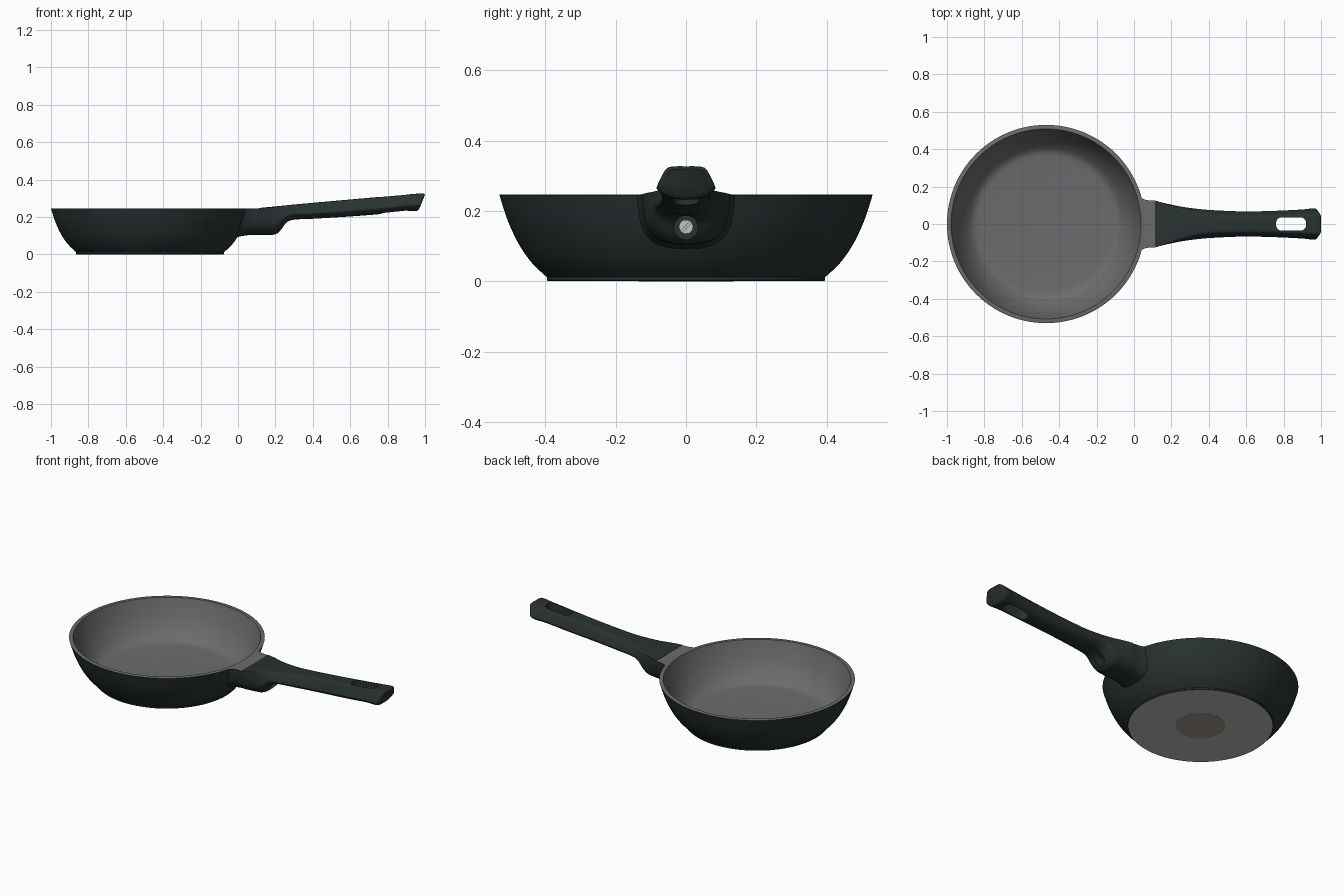
import bpy, bmesh, math
from mathutils import Vector

if "Cube" in bpy.data.objects:
    bpy.data.objects.remove(bpy.data.objects["Cube"])

CX = -0.47  # bowl centre


def mat(name, col):
    m = bpy.data.materials.new(name)
    m.diffuse_color = (*col, 1)
    m.use_nodes = True
    m.node_tree.nodes["Principled BSDF"].inputs["Base Color"].default_value = m.diffuse_color
    return m


DARK = mat("dark green coating", (0.022, 0.032, 0.031))
GREY = mat("grey lining", (0.15, 0.147, 0.152))
BASE = mat("bare metal base", (0.50, 0.50, 0.50))
BROWN = mat("base disc brown", (0.35, 0.31, 0.26))
STEEL = mat("screw steel", (0.55, 0.55, 0.55))


def spline(pts, n):
    """Catmull-Rom through points of any dimension."""
    out = []
    for i in range(len(pts) - 1):
        a, b, c, d = (pts[max(0, min(len(pts) - 1, i + k))] for k in (-1, 0, 1, 2))
        for s in range(n):
            t = s / n
            out.append(tuple(0.5 * (2 * q + (r - p) * t + (2 * p - 5 * q + 4 * r - w) * t * t
                                    + (3 * q - p - 3 * r + w) * t ** 3)
                             for p, q, r, w in zip(a, b, c, d)))
    return out + [tuple(pts[-1])]


def finish(name, bm, mats):
    bmesh.ops.remove_doubles(bm, verts=bm.verts, dist=1e-6)
    bmesh.ops.recalc_face_normals(bm, faces=bm.faces)
    me = bpy.data.meshes.new(name)
    bm.to_mesh(me)
    bm.free()
    ob = bpy.data.objects.new(name, me)
    bpy.context.collection.objects.link(ob)
    for m in mats:
        me.materials.append(m)
    return ob


def select(ob):
    bpy.ops.object.select_all(action='DESELECT')
    ob.select_set(True)
    bpy.context.view_layer.objects.active = ob


def smooth(ob, deg=35):
    select(ob)
    bpy.ops.object.shade_smooth_by_angle(angle=math.radians(deg))


def cut(ob, cutter):
    select(ob)
    md = ob.modifiers.new("cut", 'BOOLEAN')
    md.operation, md.solver, md.object = 'DIFFERENCE', 'EXACT', cutter
    bpy.ops.object.modifier_apply(modifier=md.name)
    bpy.data.objects.remove(cutter)


def loft(rings, caps=True):
    bm = bmesh.new()
    vs = [[bm.verts.new(p) for p in r] for r in rings]
    n = len(vs[0])
    for a, b in zip(vs, vs[1:]):
        for i in range(n):
            j = (i + 1) % n
            bm.faces.new((a[i], a[j], b[j], b[i]))
    if caps:
        bm.faces.new(vs[0])
        bm.faces.new(vs[-1])
    return bm


def prism(name, pts, axis, mats=()):
    """Extrude a 3D outline along a vector."""
    ax = Vector(axis)
    return finish(name, loft([pts, [Vector(p) + ax for p in pts]]), mats)


def circle(x, z, r, n=40):
    return [Vector((x, r * math.cos(2 * math.pi * i / n), z + r * math.sin(2 * math.pi * i / n)))
            for i in range(n)]


# Bowl: lathed wall, dark outside, grey lining and rim, bare metal underside
OUTER = spline([(0.395, 0.012), (0.437, 0.052), (0.473, 0.103), (0.505, 0.17), (0.53, 0.246)], 6)
INNER = spline([(0.508, 0.247), (0.49, 0.19), (0.462, 0.125), (0.425, 0.07), (0.385, 0.037), (0.33, 0.03)], 6)
prof = [(0.13, 0.001), (0.392, 0.001), (0.395, 0.004)] + OUTER + [(0.528, 0.247)] + INNER
SEG = 112
rings = [[(CX + r * math.cos(2 * math.pi * i / SEG), r * math.sin(2 * math.pi * i / SEG), z)
          for i in range(SEG)] for r, z in prof]
bm = loft(rings)
bm.faces.ensure_lookup_table()
last_dark = 2 + len(OUTER)
for k, f in enumerate(bm.faces):
    row = k // SEG
    f.material_index = 2 if row < 1 else 0 if row < last_dark else 1
bowl = finish("bowl", bm, [DARK, GREY, BASE])
smooth(bowl)

# Brown disc in the middle of the underside
disc = prism("base_disc", [(CX + 0.135 * math.cos(i * math.pi / 32), 0.135 * math.sin(i * math.pi / 32), 0)
                           for i in range(64)], (0, 0, 0.004), [BROWN])

# Half cross-sections (side, height): U-shaped neck and rounded grip
NECK = spline([(0, 1), (0.5, 1), (0.95, 1), (1, 0.95), (0.96, 0.6), (0.86, 0.32),
               (0.65, 0.11), (0.35, 0.02), (0, 0)], 4)
GRIP = spline([(0, 1), (0.35, 1), (0.62, 0.96), (0.77, 0.8), (0.98, 0.42), (0.97, 0.3),
               (0.72, 0.12), (0.4, 0.03), (0, 0)], 4)


def section(w, zt, zb, mix):
    half = [((a[0] * (1 - mix) + b[0] * mix) * w, a[1] * (1 - mix) + b[1] * mix)
            for a, b in zip(NECK, GRIP)]
    full = half + [(-y, v) for y, v in half[-2:0:-1]]
    return [(y, zb + v * (zt - zb), v) for y, v in full]


def wall_x(y, z):
    """x just inside the outer bowl surface."""
    for (r0, z0), (r1, z1) in zip(OUTER, OUTER[1:]):
        if z <= z1:
            break
    r = r0 + (r1 - r0) * (z - z0) / (z1 - z0) - 0.008
    return CX + math.sqrt(r * r - y * y)


# Bracket between bowl and handle, flared into the wall, open on the bowl side
rings = []
for k in range(9):
    t = k / 8
    flare = (1 - t) ** 3
    ring = []
    for y, z, v in section(0.124 + 0.018 * flare, 0.2465, 0.105 - 0.015 * flare, 0):
        x0 = wall_x(y, z)
        ring.append((x0 + (0.112 - x0) * t, y, z))
    rings.append(ring)
bm = loft(rings, caps=False)
bmesh.ops.recalc_face_normals(bm, faces=bm.faces)
for f in bm.faces:
    f.material_index = 1 if f.calc_center_median().z > 0.2455 else 0
bracket = finish("handle_bracket", bm, [DARK, GREY])
smooth(bracket)

# Handle: stations of x, slant, half width, top z, bottom z, section blend
STATIONS = [
    (0.111, 0, .125, .248, .105, 0), (0.16, 0, .115, .253, .105, .12),
    (0.20, 0, .107, .257, .108, .3), (0.23, 0, .10, .26, .13, .45),
    (0.26, 0, .094, .263, .170, .6), (0.30, 0, .087, .267, .186, .78),
    (0.40, 0, .075, .276, .191, 1), (0.58, 0, .067, .292, .202, 1),
    (0.75, 0, .07, .307, .215, 1), (0.90, .01, .077, .320, .230, 1),
    (0.97, .025, .083, .326, .232, 1), (0.992, .03, .081, .326, .236, 1),
    (1.0, .03, .07, .319, .246, 1)]
rings = [[(x + s * (v - 1), y, z) for y, z, v in section(w, zt, zb, m)]
         for x, s, w, zt, zb, m in spline(STATIONS, 5)]
handle = finish("handle", loft(rings), [DARK])

# Hanging slot through the grip
slot = []
for i in range(32):
    a = (i + 0.5) * math.pi / 16
    c, s = math.cos(a), math.sin(a)
    slot.append(Vector((0.84 + math.copysign(0.05, c) + 0.03 * c,
                        math.copysign(0.006, s) + 0.03 * s, 0)))
cut(handle, prism("slot_cutter", slot, (0, 0, 0.6)))
# Screw recess in the underside of the neck
cut(handle, prism("recess_cutter", circle(0.18, 0.153, 0.034), (0.12, 0, 0)))
smooth(handle)

# Screw with a driver groove
screw = prism("screw", circle(0.165, 0.155, 0.02, 32), (0.03, 0, 0), [STEEL])
d, e = Vector((0, 0.03, 0.03)), Vector((0, -0.002, 0.002))
o = Vector((0.189, 0, 0.155))
cut(screw, prism("groove_cutter", [o + d + e, o - d + e, o - d - e, o + d - e], (0.02, 0, 0)))
smooth(screw)
